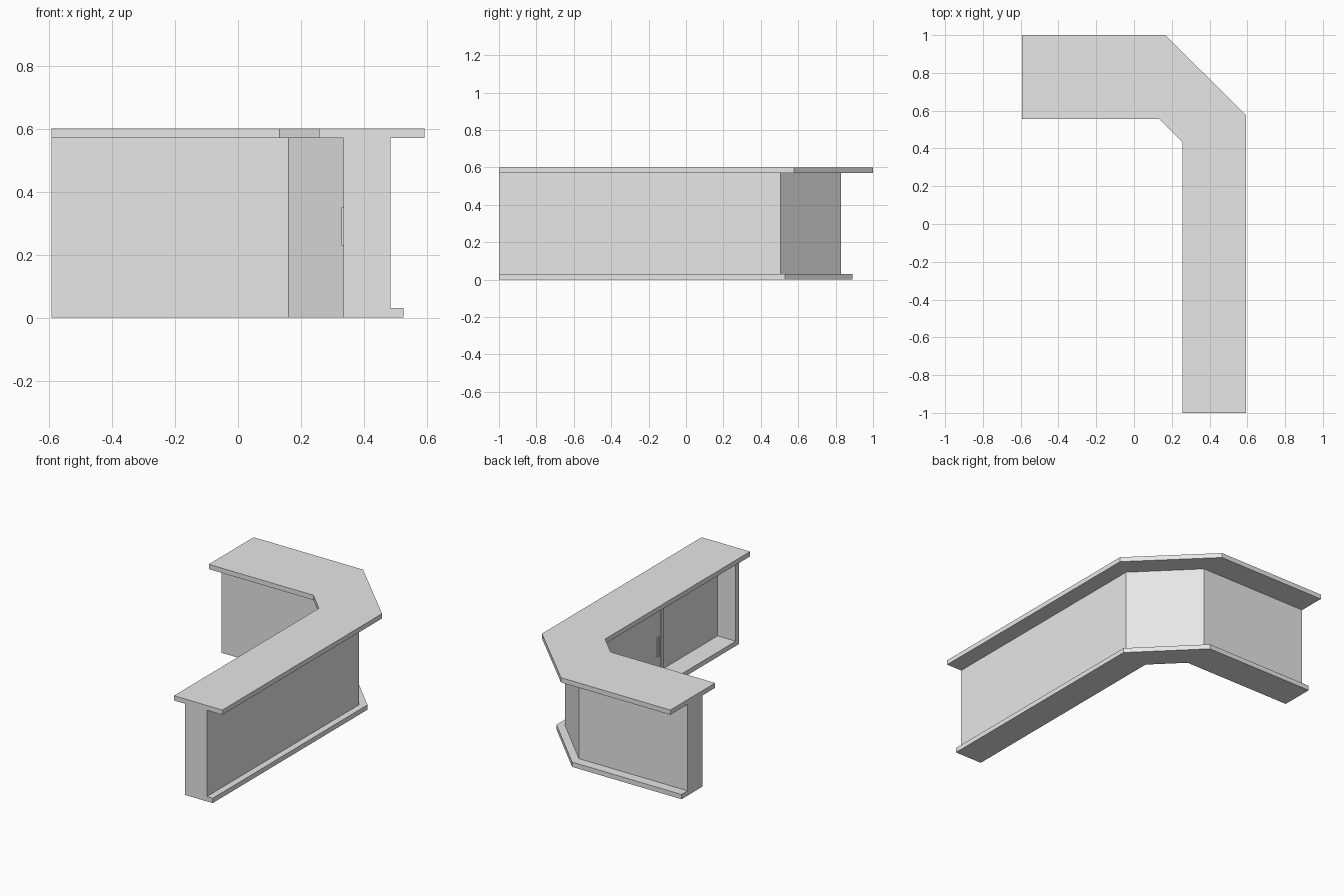
import bpy, bmesh

if "Cube" in bpy.data.objects:
    bpy.data.objects.remove(bpy.data.objects["Cube"])

grey = bpy.data.materials.new("plain_grey")
grey.diffuse_color = (0.8, 0.8, 0.8, 1)
grey.use_nodes = True
grey.node_tree.nodes["Principled BSDF"].inputs["Base Color"].default_value = grey.diffuse_color


def prism(name, outline, z0, z1):
    """Extrude a flat outline (x, y) from z0 up to z1."""
    bm = bmesh.new()
    face = bm.faces.new([bm.verts.new((x, y, z0)) for x, y in outline])
    top = bmesh.ops.extrude_face_region(bm, geom=[face])["geom"]
    moved = [v for v in top if isinstance(v, bmesh.types.BMVert)]
    bmesh.ops.translate(bm, verts=moved, vec=(0, 0, z1 - z0))
    bmesh.ops.recalc_face_normals(bm, faces=bm.faces)
    mesh = bpy.data.meshes.new(name)
    bm.to_mesh(mesh)
    bm.free()
    mesh.materials.append(grey)
    ob = bpy.data.objects.new(name, mesh)
    bpy.context.collection.objects.link(ob)
    return ob


def box(name, x0, x1, y0, y1, z0, z1):
    return prism(name, [(x0, y0), (x1, y0), (x1, y1), (x0, y1)], z0, z1)


H, T = 0.57, 0.03          # body height, board thickness
END, JOIN = -1.0, 0.505    # ends of the long cabinet along y
INNER, OUTER = 0.335, 0.485

# Worktop with cut corners
prism("worktop", [(-0.592, 1), (0.165, 1), (0.592, 0.578), (0.592, -1),
                  (0.257, -1), (0.257, 0.432), (0.132, 0.557), (-0.592, 0.557)],
      H, H + T)

# Plinth rim projecting on the outer side only
prism("plinth_rim", [(-0.592, 0.89), (0.165, 0.89), (0.525, 0.53), (0.525, END),
                     (OUTER, END), (OUTER, JOIN), (0.16, 0.83), (-0.592, 0.83)],
      0, T)

# Solid short wing and angled corner
prism("wing_and_corner", [(-0.592, 0.68), (0.16, 0.68), (INNER, JOIN),
                          (OUTER, JOIN), (0.16, 0.83), (-0.592, 0.83)], 0, H)

# Long cabinet: outer panel, floor, uprights
BACK = 0.46
box("outer_panel", BACK, OUTER, END, JOIN, 0, H)
box("cabinet_floor", INNER, BACK, END + T, JOIN - T, 0, T)
mid = (END + JOIN) / 2
for name, y in (("end_upright", END), ("middle_upright", mid - T / 2),
                ("corner_upright", JOIN - T)):
    box(name, INNER, BACK, y, y + T, 0, H)

# Door closing the bay next to the corner, with its slim pull
box("cabinet_door", INNER, INNER + 0.02, mid + T / 2 + 0.008, JOIN - T, T, H)
box("door_pull", INNER - 0.006, INNER, mid + 0.035, mid + 0.055, 0.23, 0.35)
